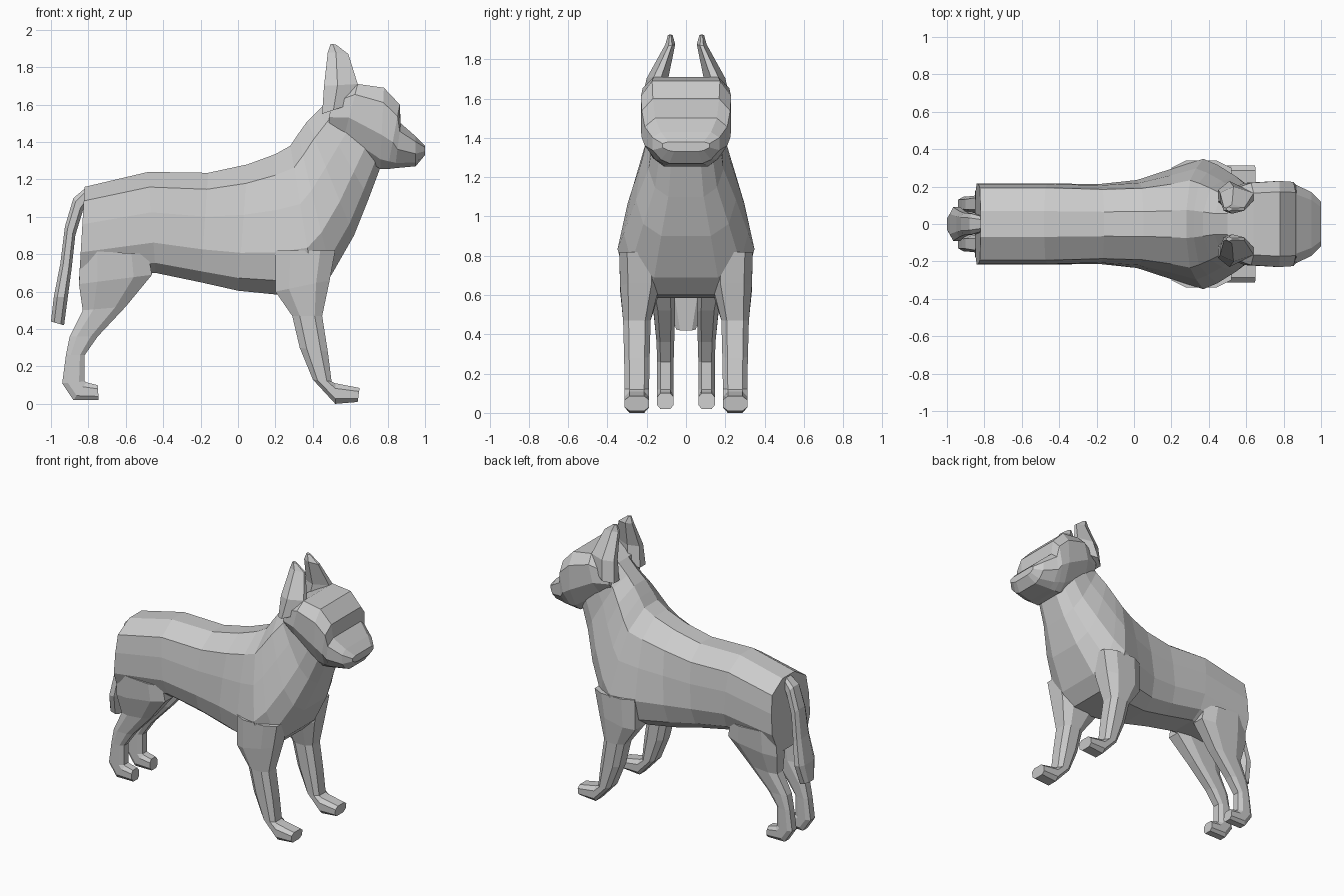
import bpy
import bmesh

default_cube = bpy.data.objects.get("Cube")
if default_cube:
    bpy.data.objects.remove(default_cube, do_unlink=True)

# Single coat colour
coat = bpy.data.materials.new("grey_coat")
coat.use_nodes = True
coat_colour = (0.6, 0.6, 0.6, 1)
coat.diffuse_color = coat_colour
coat.node_tree.nodes["Principled BSDF"].inputs["Base Color"].default_value = coat_colour


def both_sides(half):
    """Close a half outline of (along, across) pairs by mirroring it across."""
    return half + [(along, -across) for along, across in reversed(half)]


def loft(name, outline, sections, mirrored=False):
    """Skin an outline over sections.

    Each section runs from a start point (x, z) to an end point (x, z),
    followed by its centre in y, its half width and its taper toward the end.
    """
    mesh = bpy.data.meshes.new(name)
    bm = bmesh.new()
    rings = []
    for start, end, centre, width, taper in sections:
        ring = []
        for along, across in outline:
            x = start[0] + (end[0] - start[0]) * along
            z = start[1] + (end[1] - start[1]) * along
            y = centre + width * across * (1 - taper * along)
            ring.append(bm.verts.new((x, y, z)))
        rings.append(ring)

    # Side faces between neighbouring rings, then the two end caps
    count = len(outline)
    for ring, following in zip(rings, rings[1:]):
        for i in range(count):
            j = (i + 1) % count
            bm.faces.new((ring[i], ring[j], following[j], following[i]))
    bm.faces.new(rings[0])
    bm.faces.new(rings[-1])
    bmesh.ops.recalc_face_normals(bm, faces=bm.faces[:])
    bm.to_mesh(mesh)
    bm.free()

    mesh.materials.append(coat)
    part = bpy.data.objects.new(name, mesh)
    bpy.context.collection.objects.link(part)
    if mirrored:
        mirror = part.modifiers.new("other_side", 'MIRROR')
        mirror.use_axis = (False, True, False)
        mirror.use_mirror_merge = False
    return part


# Cross-section outlines shared by the parts
torso_outline = both_sides([(0, .45), (.1, .8), (.3, 1), (.6, 1), (.85, .92), (1, .33)])
head_outline = both_sides([(0, .5), (.12, .75), (.42, 1), (.82, 1), (1, .75)])
limb_outline = both_sides([(0, .6), (.25, 1), (.75, 1), (1, .6)])
ear_outline = both_sides([(0, .4), (.4, 1), (1, .35)])

# Torso, from the rump through the chest and up the neck
loft("torso", torso_outline, [
    ((-.85, .66), (-.82, 1.16), 0, .22, .05),
    ((-.44, .7), (-.48, 1.24), 0, .22, .05),
    ((-.2, .65), (-.16, 1.235), 0, .22, .1),
    ((0, .605), (.05, 1.28), 0, .25, .2),
    ((.2, .585), (.2, 1.335), 0, .33, .35),
    ((.41, .6), (.28, 1.38), 0, .4, .43),
    ((.5, .69), (.32, 1.44), 0, .36, .4),
    ((.62, .9), (.37, 1.51), 0, .28, .3),
    ((.7, 1.1), (.43, 1.57), 0, .2, .15),
    ((.76, 1.26), (.5, 1.64), 0, .17, 0),
])

# Head, from the nape to the nose
loft("head", head_outline, [
    ((.48, 1.455), (.5, 1.64), 0, .19, .1),
    ((.56, 1.4), (.64, 1.71), 0, .22, 0),
    ((.76, 1.255), (.78, 1.69), 0, .23, 0),
    ((.8, 1.255), (.865, 1.6), 0, .225, 0),
    ((.84, 1.26), (.87, 1.5), 0, .21, 0),
    ((.95, 1.27), (.95, 1.43), 0, .17, 0),
    ((1, 1.33), (1, 1.38), 0, .12, 0),
])

# Upright ears leaning toward each other
loft("ear", ear_outline, [
    ((.45, 1.55), (.6, 1.6), .15, .08, 0),
    ((.46, 1.7), (.64, 1.71), .145, .055, 0),
    ((.48, 1.88), (.59, 1.87), .08, .025, 0),
    ((.495, 1.925), (.525, 1.92), .08, .012, 0),
], mirrored=True)

# Front legs, from the shoulder to the paw
loft("front_leg", limb_outline, [
    ((.2, .82), (.52, .82), .24, .1, 0),
    ((.2, .6), (.49, .66), .235, .1, 0),
    ((.29, .47), (.45, .47), .25, .07, 0),
    ((.33, .3), (.48, .28), .25, .065, 0),
    ((.4, .13), (.5, .12), .25, .062, 0),
    ((.52, 0), (.52, .11), .25, .062, 0),
    ((.64, .01), (.65, .085), .25, .062, 0),
], mirrored=True)

# Hind legs, from the thigh to the paw
loft("hind_leg", limb_outline, [
    ((-.84, .82), (-.48, .8), .13, .085, 0),
    ((-.85, .64), (-.46, .69), .13, .075, 0),
    ((-.83, .5), (-.6, .52), .11, .055, 0),
    ((-.9, .36), (-.75, .36), .105, .045, 0),
    ((-.92, .26), (-.82, .26), .105, .042, 0),
    ((-.94, .11), (-.82, .12), .105, .042, 0),
    ((-.88, .02), (-.81, .115), .105, .042, 0),
    ((-.745, .02), (-.75, .1), .105, .042, 0),
], mirrored=True)

# Hanging tail
loft("tail", limb_outline, [
    ((-.82, 1.15), (-.8, 1.08), 0, .04, 0),
    ((-.88, 1.1), (-.83, 1.03), 0, .055, 0),
    ((-.925, .95), (-.87, .9), 0, .06, 0),
    ((-.95, .75), (-.89, .72), 0, .07, 0),
    ((-.985, .57), (-.91, .57), 0, .09, 0),
    ((-1, .44), (-.93, .42), 0, .05, 0),
])
